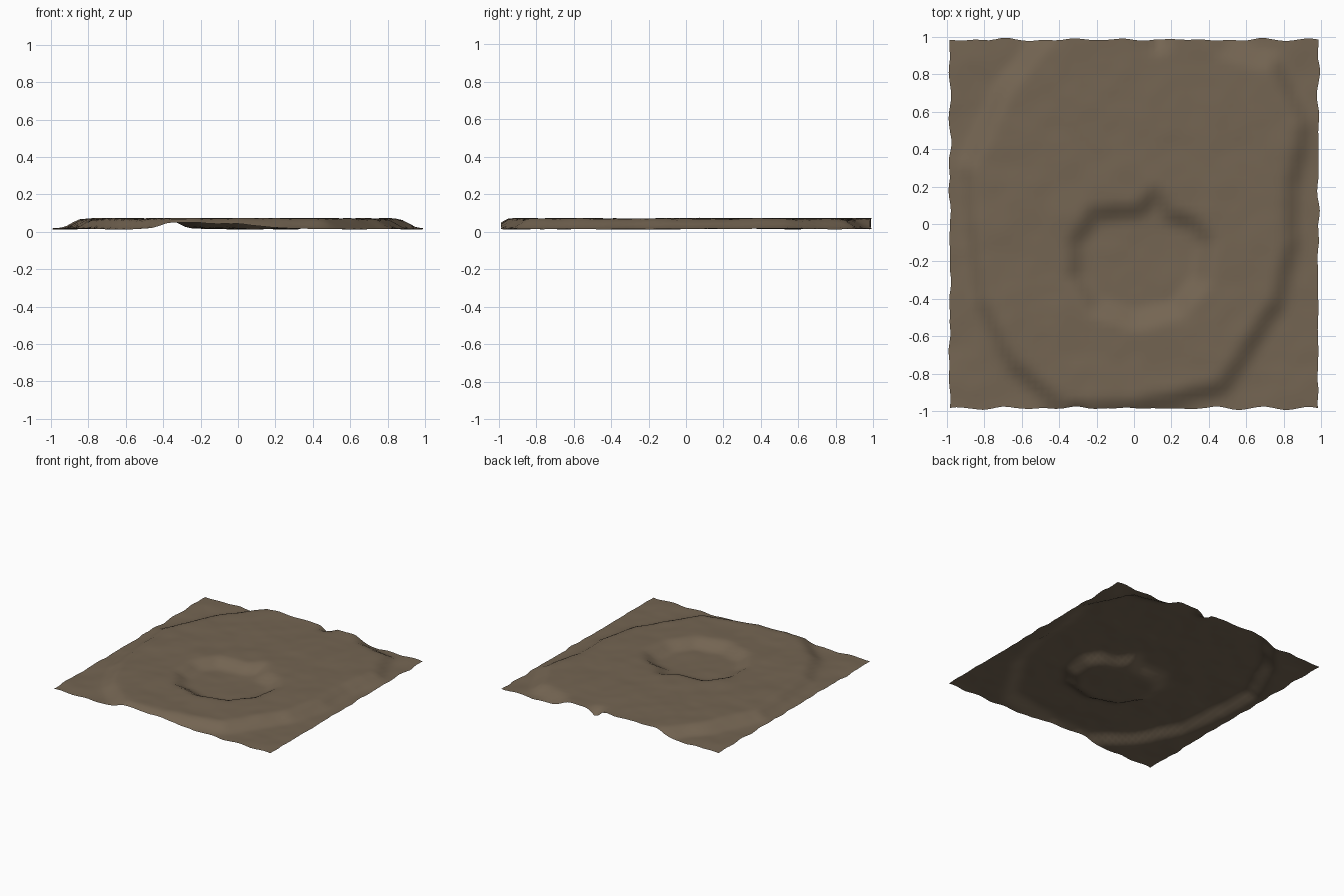
import bpy, bmesh, math, random
from mathutils import Vector, noise

if "Cube" in bpy.data.objects:
    bpy.data.objects.remove(bpy.data.objects["Cube"])

random.seed(4)
N = 56  # grid cells per side

# Outer edge of the raised plateau and rim of the central pit
PLATEAU = [(.44, -.84), (0, -.94), (-.36, -.95), (-.62, -.72), (-.78, -.4), (-.83, 0), (-.85, .3),
           (-.66, .70), (-.42, 1.0), (0, 1.2), (.3, 1.1), (.45, .9), (.72, .83), (.87, .52),
           (.80, .2), (.80, -.1), (.73, -.4)]
PIT = [(.27, -.52), (0, -.58), (-.25, -.50), (-.38, -.30), (-.38, -.08), (-.25, .12), (0, .13),
       (.13, .24), (.23, .10), (.36, .06), (.46, -.08), (.42, -.32)]


def signed_distance(x, y, poly):
    """Distance to the outline, positive inside."""
    p = Vector((x, y))
    best, inside = 9.0, False
    for i, a in enumerate(poly):
        a, b = Vector(a), Vector(poly[i - 1])
        t = max(0, min(1, (p - a).dot(b - a) / (b - a).length_squared))
        best = min(best, (p - a - (b - a) * t).length)
        if (a.y > y) != (b.y > y) and x < (b.x - a.x) * (y - a.y) / (b.y - a.y) + a.x:
            inside = not inside
    return best if inside else -best


def smooth(t):
    t = max(0, min(1, t))
    return t * t * (3 - 2 * t)


def height(x, y):
    rise = smooth((signed_distance(x, y, PLATEAU) + .11) / .13)
    pit = smooth(signed_distance(x, y, PIT) / .13)
    notch = math.exp(-((x - .13) / .045) ** 2 - ((y - 1) / .06) ** 2)
    bumps = noise.noise(Vector((x * 5, y * 5, .3))) * .006 + noise.noise(Vector((x * 11, y * 11, 2))) * .003
    return max(.002, .016 + .054 * rise * (1 - pit) * (1 - notch) + bumps)


# Ground patch: one open sheet with slightly ragged borders
bm = bmesh.new()
bmesh.ops.create_grid(bm, x_segments=N, y_segments=N, size=.985)
for v in bm.verts:
    x, y = v.co.x, v.co.y
    if abs(x) > .98:
        v.co.x += noise.noise(Vector((x * 3, y * 8, 5))) * .018
    if abs(y) > .98:
        v.co.y += noise.noise(Vector((x * 8, y * 3, 7))) * .018
    v.co.z = height(x, y)
for f in bm.faces:
    f.smooth = True
mesh = bpy.data.meshes.new("ground_patch")
bm.to_mesh(mesh)
bm.free()

# Brown earth colour
mat = bpy.data.materials.new("brown earth")
mat.diffuse_color = (.175, .130, .085, 1)
mat.use_nodes = True
mat.node_tree.nodes["Principled BSDF"].inputs["Base Color"].default_value = mat.diffuse_color
mesh.materials.append(mat)
obj = bpy.data.objects.new("ground_patch", mesh)
bpy.context.collection.objects.link(obj)
